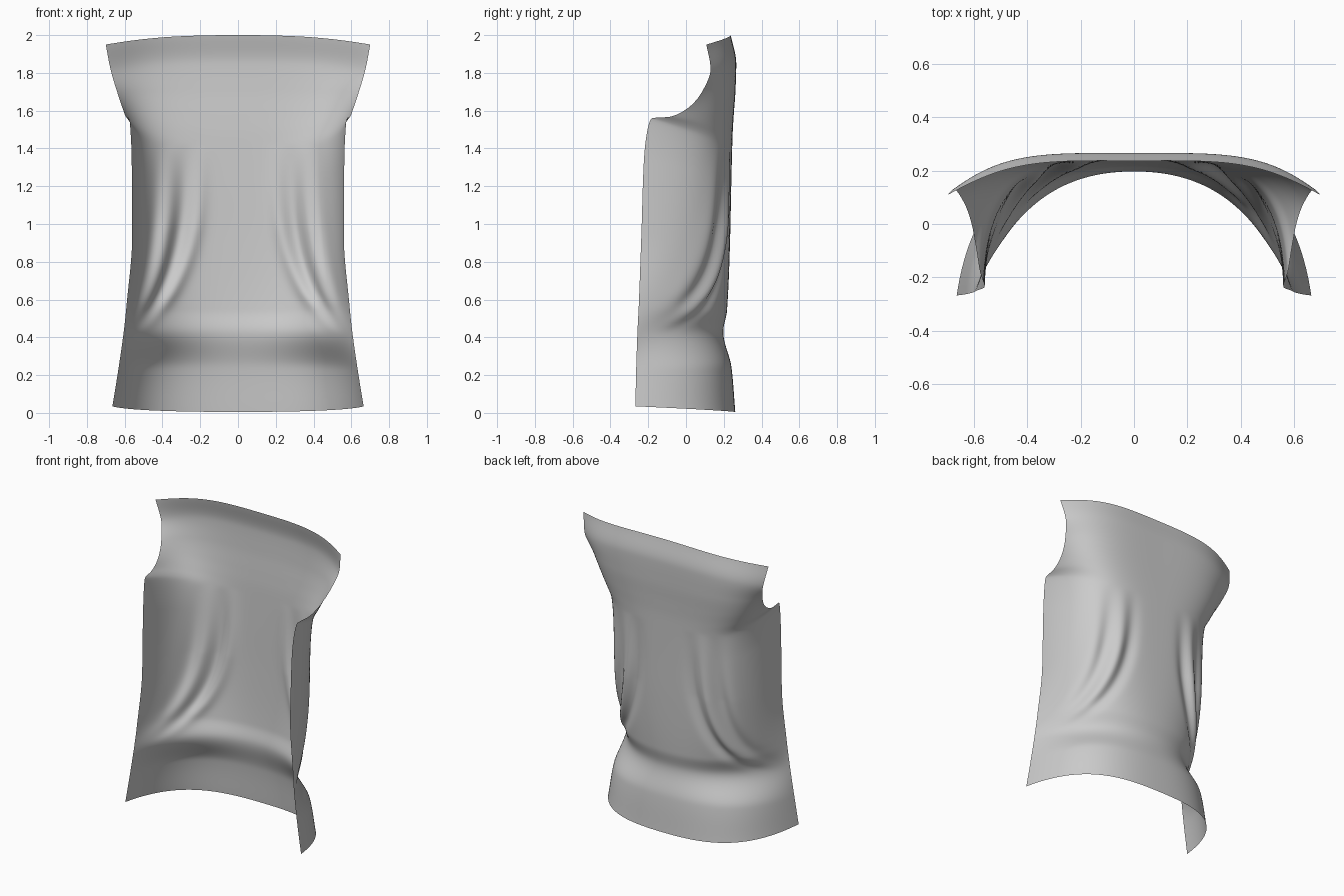
import bpy, bmesh
from math import exp

if "Cube" in bpy.data.objects:
    bpy.data.objects.remove(bpy.data.objects["Cube"])

# Section controls: z at centre, z at edge, back y, edge x, edge y, corner x, corner y
SECTIONS = [
    (0.005, 0.035, .261, .665, -.268, .60, .17),
    (0.24, 0.22, .241, .635, -.264, .57, .12),
    (0.43, 0.43, .197, .605, -.257, .50, -.05),
    (0.54, 0.57, .217, .590, -.250, .52, .03),
    (0.90, 0.95, .233, .560, -.236, .55, .14),
    (1.22, 1.35, .240, .563, -.222, .55, .185),
    (1.38, 1.56, .244, .577, -.180, .56, .20),
    (1.48, 1.567, .247, .592, -.090, .565, .215),
    (1.58, 1.61, .253, .610, .005, .56, .23),
    (1.71, 1.70, .262, .640, .085, .54, .245),
    (1.85, 1.82, .266, .675, .130, .52, .25),
    (2.00, 1.95, .237, .700, .108, .50, .22),
]
# Drag folds: x at top, outward sweep, depth
FOLDS = [(.20, .32, -.020), (.28, .27, .022), (.36, .22, -.020), (.43, .15, .014)]
FOLD_TOP, FOLD_HEIGHT, FOLD_WIDTH = 1.42, 1.0, .043
COLS, ROWS = 48, 120


def smooth_curve(ts, vs, t):
    """Shape-preserving cubic through (ts, vs)."""
    n = len(ts)
    d = [(vs[i + 1] - vs[i]) / (ts[i + 1] - ts[i]) for i in range(n - 1)]
    m = [d[0]] + [2 * a * b / (a + b) if a * b > 0 else 0
                  for a, b in zip(d, d[1:])] + [d[-1]]
    i = max(k for k in range(n - 1) if k == 0 or ts[k] <= t)
    h = ts[i + 1] - ts[i]
    s = (t - ts[i]) / h
    return ((2 * s**3 - 3 * s**2 + 1) * vs[i] + (s**3 - 2 * s**2 + s) * h * m[i]
            + (3 * s**2 - 2 * s**3) * vs[i + 1] + (s**3 - s**2) * h * m[i + 1])


def bezier(a, b, c, d, t):
    q = 1 - t
    return a * q**3 + 3 * b * q * q * t + 3 * c * q * t * t + d * t**3


def fold_offset(x, z):
    s = (FOLD_TOP - z) / FOLD_HEIGHT
    if not 0 < s < 1:
        return 0
    fade = min(1, 2.2 * s) * min(1, 5 * (1 - s))
    return sum(depth * fade * exp(-((x - x0 - sweep * s**3) / FOLD_WIDTH) ** 2)
               for x0, sweep, depth in FOLDS)


# Half of the cloth panel as a lofted grid, rows fanning out along the armhole
columns = list(zip(*SECTIONS))
z_low, z_high = columns[0][0], columns[0][-1]
bm = bmesh.new()
grid = []
for r in range(ROWS + 1):
    zc = z_low + (z_high - z_low) * r / ROWS
    ze, back, ex, ey, cx, cy = [smooth_curve(columns[0], col, zc) for col in columns[1:]]
    row = []
    for c in range(COLS + 1):
        u = c / COLS
        x = bezier(0, .35, cx, ex, u)
        y = bezier(back, back, cy, ey, u) + .1 * (u * (1 - u)) ** 2
        z = zc + (ze - zc) * u * u
        f = fold_offset(x, z) * min(1, 4 * (1 - u))
        row.append(bm.verts.new((x + f * .5 * u, y + f, z)))
    grid.append(row)
for a, b in zip(grid, grid[1:]):
    for c in range(COLS):
        bm.faces.new((a[c + 1], a[c], b[c], b[c + 1]))

mesh = bpy.data.meshes.new("garment_back_panel")
bm.to_mesh(mesh)
bm.free()
panel = bpy.data.objects.new("garment_back_panel", mesh)
bpy.context.collection.objects.link(panel)
mesh.shade_smooth()

# Other half
mirror = panel.modifiers.new("mirror", 'MIRROR')
mirror.use_clip = True
